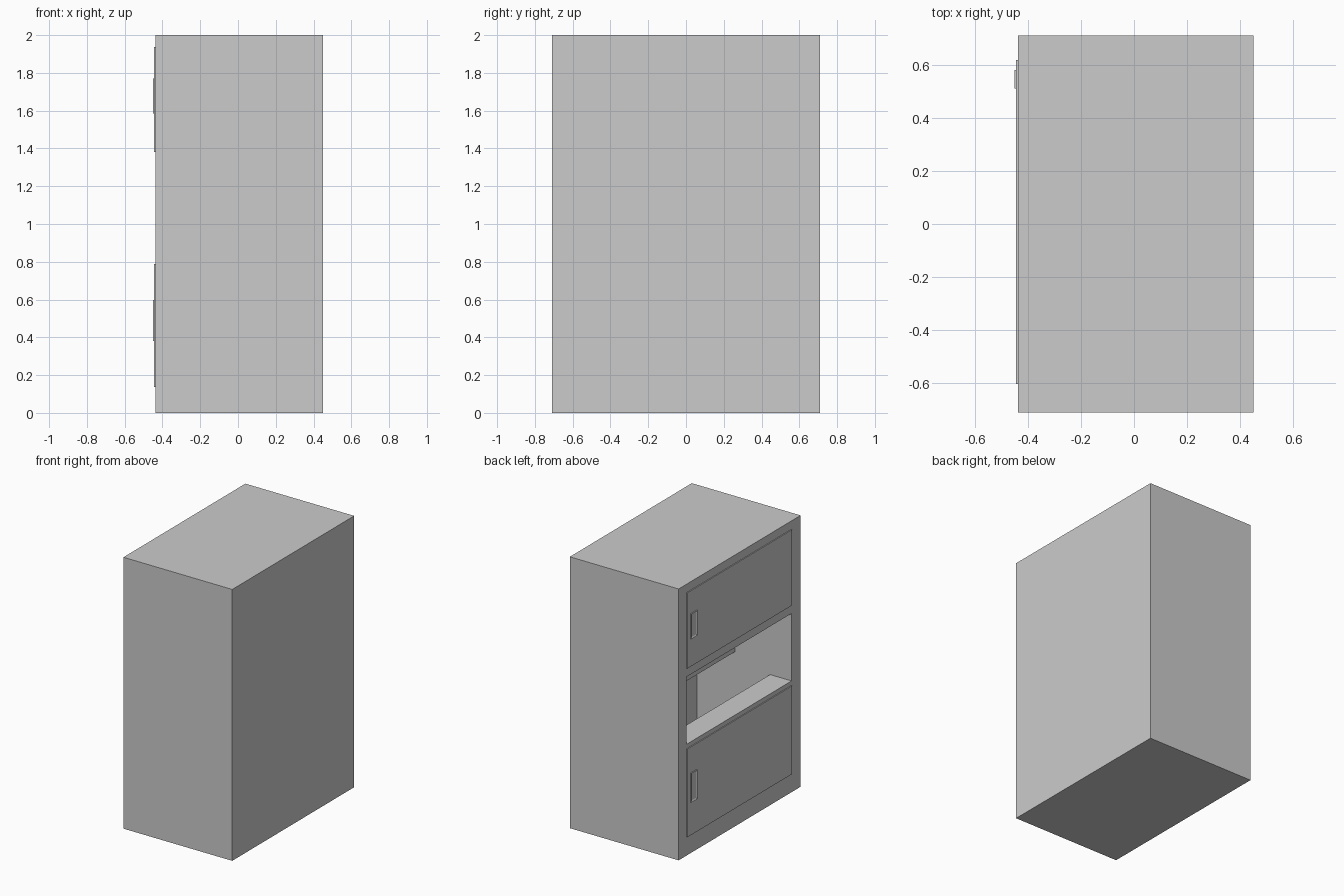
import bpy, bmesh

if "Cube" in bpy.data.objects:
    bpy.data.objects.remove(bpy.data.objects["Cube"])

FRONT = -0.437          # cabinet face that carries the doors
DOOR = -0.444           # outer surface of the doors


def finish(name, bm):
    bmesh.ops.recalc_face_normals(bm, faces=bm.faces)
    mesh = bpy.data.meshes.new(name)
    bm.to_mesh(mesh)
    bm.free()
    obj = bpy.data.objects.new(name, mesh)
    bpy.context.collection.objects.link(obj)
    return obj


def box_mesh(x, y, z):
    bm = bmesh.new()
    bmesh.ops.create_cube(bm, size=1)
    for v in bm.verts:
        v.co = [r[0] if c < 0 else r[1] for c, r in zip(v.co, (x, y, z))]
    return bm


# Solid cabinet body
body = finish("cabinet_body", box_mesh((FRONT, 0.45), (-0.71, 0.71), (0, 2)))

# Cavity side profile: front ledge, deep well, low rear ceiling
profile = [(-0.6, 0.82), (-0.262, 0.82), (-0.262, 0.12), (0.333, 0.12),
           (0.333, 0.912), (0.024, 0.912), (0.024, 1.317), (-0.6, 1.317)]
bm = bmesh.new()
face = bm.faces.new([bm.verts.new((x, -0.605, z)) for x, z in profile])
ext = bmesh.ops.extrude_face_region(bm, geom=[face])
bmesh.ops.translate(bm, vec=(0, 1.222, 0),
                    verts=[g for g in ext["geom"] if isinstance(g, bmesh.types.BMVert)])
cutter = finish("cavity_cutter", bm)
cutter.hide_render = True

# Cut the cavity and bake the result
mod = body.modifiers.new("cavity", "BOOLEAN")
mod.operation = "DIFFERENCE"
mod.solver = "EXACT"
mod.object = cutter
bpy.context.view_layer.objects.active = body
bpy.ops.object.modifier_apply(modifier=mod.name)
bpy.data.objects.remove(cutter)


# Door panel with a framed recessed handle
def door(name, z, handle_z):
    finish(name + "_door", box_mesh((DOOR, FRONT + 0.01), (-0.603, 0.618), z))
    bm = box_mesh((-0.451, DOOR + 0.002), (0.51, 0.58), handle_z)
    outer = min(bm.faces, key=lambda f: f.calc_center_median().x)
    bmesh.ops.inset_region(bm, faces=[outer], thickness=0.015)
    for v in outer.verts:
        v.co.x = DOOR - 0.001
    finish(name + "_handle", bm)


door("upper", (1.38, 1.938), (1.585, 1.77))
door("lower", (0.137, 0.787), (0.38, 0.597))
